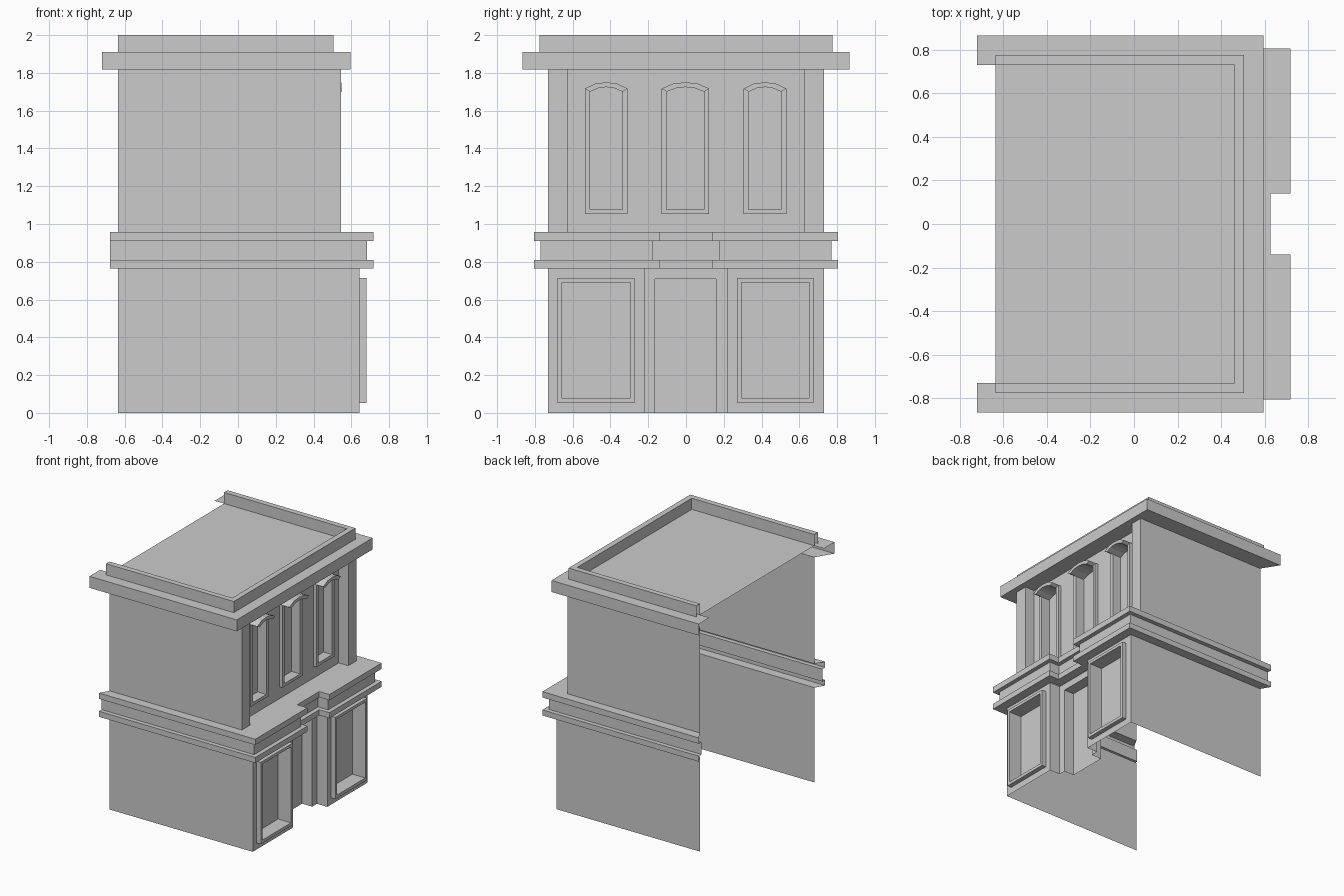
import bpy

if "Cube" in bpy.data.objects:
    bpy.data.objects.remove(bpy.data.objects["Cube"])


def make(name, verts, faces):
    mesh = bpy.data.meshes.new(name)
    mesh.from_pydata(verts, [], faces)
    mesh.update()
    obj = bpy.data.objects.new(name, mesh)
    bpy.context.collection.objects.link(obj)
    return obj


def sweep(name, path, profile, cap=False, splay=None):
    """Sweep a profile of (outward offset, z) along a right-angled plan path.
    splay gives how far the rear ends run back at each profile point."""
    normals = []
    for (x0, y0), (x1, y1) in zip(path, path[1:]):
        length = abs(x1 - x0) + abs(y1 - y0)
        normals.append(((y1 - y0) / length, (x0 - x1) / length))
    verts, faces, n = [], [], len(profile)
    for i, (x, y) in enumerate(path):
        near = {normals[max(i - 1, 0)], normals[min(i, len(normals) - 1)]}
        mx, my = sum(v[0] for v in near), sum(v[1] for v in near)
        back = splay if splay and i in (0, len(path) - 1) else 0
        verts += [(x + mx * o - (back if o > 0 else 0), y + my * o, z)
                  for o, z in profile]
    for i in range(len(path) - 1):
        for k in range(n - 1):
            a, b = i * n + k, (i + 1) * n + k
            faces.append((a, b, b + 1, a + 1))
    if cap:
        faces += [tuple(range(n)), tuple(reversed(range(len(verts) - n, len(verts))))]
    return make(name, verts, faces)


def nested(name, rings, open_bottom=False):
    """Bridge successive (x, loop of (y, z)) rings and fill the last one."""
    n = len(rings[0][1])
    verts = [(x, y, z) for x, loop in rings for y, z in loop]
    faces = []
    for r in range(len(rings) - 1):
        for i in range(1 if open_bottom else 0, n):
            j = (i + 1) % n
            faces.append((r * n + i, r * n + j, (r + 1) * n + j, (r + 1) * n + i))
    faces.append(tuple(range(len(verts) - n, len(verts))))
    return make(name, verts, faces)


def rect(y0, y1, z0, z1):
    return [(y0, z0), (y1, z0), (y1, z1), (y0, z1)]


def crown(c, w, spring, top):
    """Faceted arch from right to left."""
    return [(c + w, spring), (c + w * 0.5, top - 0.006), (c, top),
            (c - w * 0.5, top - 0.006), (c - w, spring)]


def arch(c, w, z0, spring, top):
    return [(c - w, z0), (c + w, z0)] + crown(c, w, spring, top)


def both(half):
    """Complete a plan path with its mirror image across y = 0."""
    return half + [(x, -y) for x, y in reversed(half)]


BACK, SIDE = -0.635, 0.73

# Ground floor side walls and entrance returns
wall = [(0, 0), (0, 0.765)]
sweep("lower_wall_left", [(BACK, -SIDE), (0.643, -SIDE)], wall)
sweep("lower_wall_right", [(0.643, SIDE), (BACK, SIDE)], wall)
sweep("entrance_return_left", [(0.643, -0.22), (0.55, -0.22)], wall)
sweep("entrance_return_right", [(0.55, 0.22), (0.643, 0.22)], wall)

# Shop window bays: wall, raised frame, deep reveal and pane
for label, y0, y1 in (("left", -SIDE, -0.22), ("right", 0.22, SIDE)):
    a, b = (-0.68, -0.272) if y0 < 0 else (0.27, 0.675)
    outer = rect(a, b, 0.053, 0.713)
    inner = rect(a + 0.023, b - 0.023, 0.078, 0.69)
    nested("shop_window_" + label, [
        (0.643, rect(y0, y1, 0, 0.765)), (0.643, outer),
        (0.68, outer), (0.68, inner), (0.565, inner)])

# Entrance wall and recessed door
door = rect(-0.163, 0.16, 0, 0.71)
nested("entrance_door", [(0.55, rect(-0.22, 0.22, 0, 0.765)),
                         (0.55, door), (0.46, door)], open_bottom=True)

# Moulded band between the floors, stepping back over the entrance
sweep("floor_band",
      both([(BACK, -SIDE), (0.643, -SIDE), (0.643, -0.215), (0.552, -0.215)]),
      [(0, 0.765), (0.075, 0.765), (0.075, 0.81), (0.04, 0.81),
       (0.04, 0.91), (0.075, 0.91), (0.075, 0.957), (0, 0.957)], splay=0.043)
ledge = both([(0.46, -SIDE), (0.643, -SIDE), (0.643, -0.215), (0.552, -0.215)])
make("band_ledge", [(x, y, 0.957) for x, y in ledge], [tuple(range(len(ledge)))])

# Upper side walls with corner pilasters
upper = [(0, 0.957), (0, 1.817)]
half = [(BACK, -SIDE), (0.546, -SIDE), (0.546, -0.627), (0.46, -0.627)]
sweep("upper_wall_left", half, upper)
sweep("upper_wall_right", [(x, -y) for x, y in reversed(half)], upper)

# Upper front: wall bays with arched windows, shallow frames and projecting hoods
for label, c, w, y0, y1 in (("left", -0.422, 0.113, -0.627, -0.22),
                            ("middle", -0.003, 0.126, -0.22, 0.22),
                            ("right", 0.418, 0.113, 0.22, 0.627)):
    bay = [(y0, 0.957), (y1, 0.957), (y1, 1.817), (c + w / 2, 1.817),
           (c, 1.817), (c - w / 2, 1.817), (y0, 1.817)]
    outer = arch(c, w, 1.053, 1.717, 1.75)
    inner = arch(c, w - 0.027, 1.078, 1.7, 1.725)
    nested("arched_window_" + label, [(0.46, bay), (0.46, outer), (0.488, outer),
                                      (0.488, inner), (0.41, inner)])
    top, low = crown(c, w, 1.717, 1.75), crown(c, w - 0.027, 1.7, 1.725)
    verts = [(x, y, z) for row in zip(top, low) for (y, z), x in
             ((row[0], 0.46), (row[0], 0.547), (row[1], 0.547), (row[1], 0.46))]
    faces = [(4 * i + k, 4 * i + 4 + k, 4 * i + 4 + (k + 1) % 4, 4 * i + (k + 1) % 4)
             for i in range(4) for k in range(3)]
    make("window_hood_" + label, verts, faces + [(0, 1, 2, 3), (19, 18, 17, 16)])

# Roof cornice, parapet and deck
sweep("roof_cornice", both([(BACK, -SIDE), (0.46, -SIDE)]),
      [(0, 1.817), (0.135, 1.817), (0.135, 1.91)], splay=0.085)
sweep("cornice_top", both([(-0.72, -SIDE), (0.46, -SIDE)]),
      [(0.135, 1.91), (0, 1.91)])
sweep("parapet", both([(BACK, -SIDE), (0.46, -SIDE)]),
      [(0.045, 1.91), (0.045, 2.0), (0, 2.0), (0, 1.91)])
make("roof_deck", [(x, y, 1.91) for x, y in
                   both([(BACK, -SIDE), (0.46, -SIDE)])], [(0, 1, 2, 3)])
